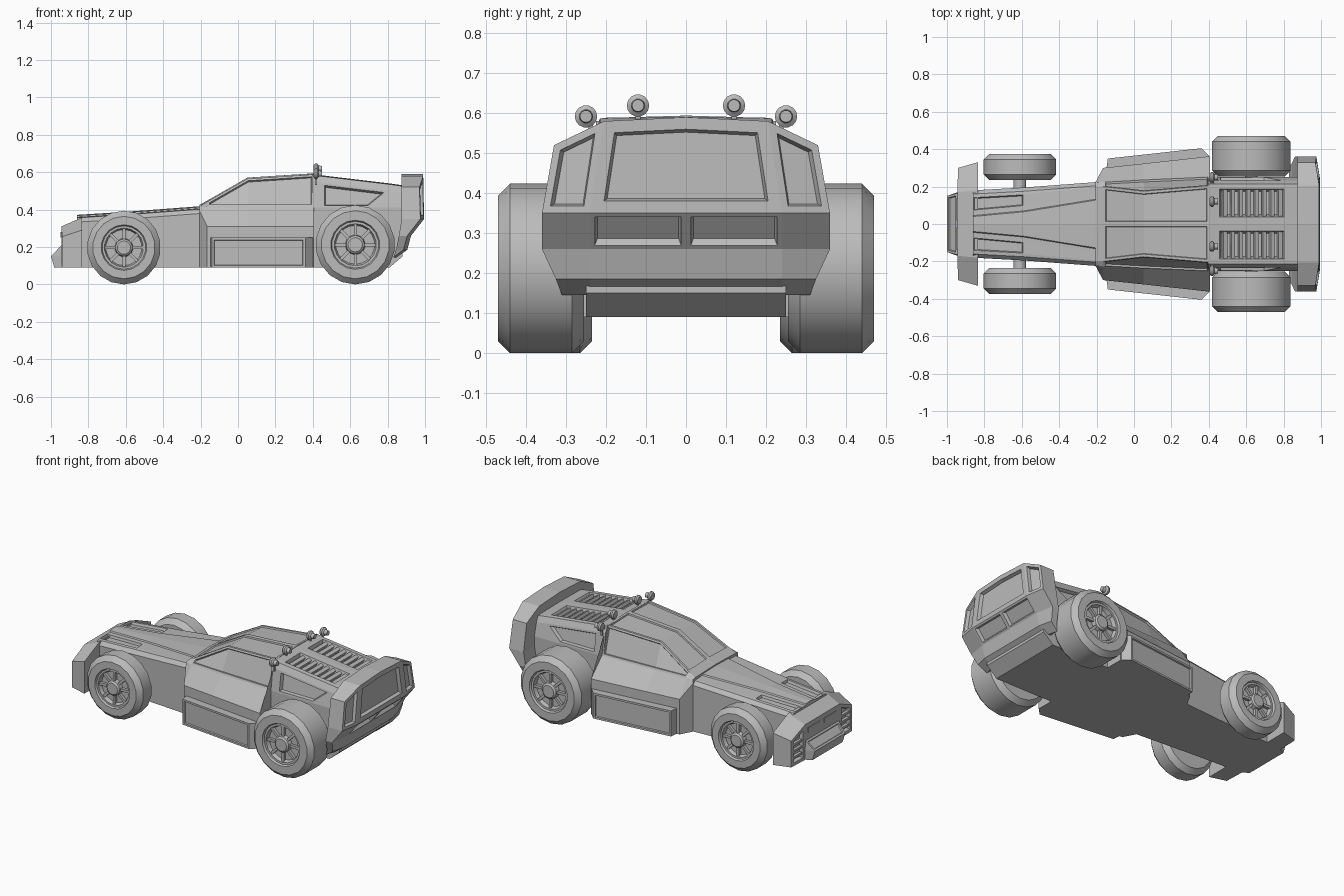
import bpy, bmesh, math
from mathutils import Vector, Matrix

if "Cube" in bpy.data.objects:
    bpy.data.objects.remove(bpy.data.objects["Cube"], do_unlink=True)

grey = bpy.data.materials.new("plain_grey")
grey.use_nodes = True
grey.diffuse_color = (0.5, 0.5, 0.5, 1)
grey.node_tree.nodes["Principled BSDF"].inputs["Base Color"].default_value = (0.5, 0.5, 0.5, 1)


def finish(name, bm, smooth=False):
    bmesh.ops.recalc_face_normals(bm, faces=bm.faces)
    mesh = bpy.data.meshes.new(name)
    bm.to_mesh(mesh)
    bm.free()
    mesh.materials.append(grey)
    obj = bpy.data.objects.new(name, mesh)
    bpy.context.collection.objects.link(obj)
    if smooth:
        bpy.ops.object.select_all(action='DESELECT')
        obj.select_set(True)
        bpy.context.view_layer.objects.active = obj
        bpy.ops.object.shade_smooth_by_angle(angle=math.radians(32))
    return obj


def loft(name, sections, panels=(), closed=False):
    """Skin half sections, mirror them across y, then recess panels.
    Each panel is (face centres, rim width, depth)."""
    bm = bmesh.new()
    rows = [[bm.verts.new(p) for p in s] for s in sections]
    m = len(rows[0])
    for a, b in zip(rows, rows[1:]):
        for i in range(m if closed else m - 1):
            j = (i + 1) % m
            bm.faces.new((a[i], a[j], b[j], b[i]))
    for row in (rows[0], rows[-1]):
        for i in range((m - 1) // 2):
            quad = (row[i], row[i + 1], row[m - 2 - i], row[m - 1 - i])
            bm.faces.new(list(dict.fromkeys(quad)))
    bmesh.ops.mirror(bm, geom=bm.verts[:] + bm.edges[:] + bm.faces[:],
                     matrix=Matrix.Identity(4), axis='Y', merge_dist=0.0005)
    bmesh.ops.recalc_face_normals(bm, faces=bm.faces)
    jobs = []
    for pts, rim, depth in panels:
        found = [min(bm.faces, key=lambda f: (f.calc_center_median() - Vector(p)).length)
                 for p in pts]
        jobs.append((list(dict.fromkeys(found)), rim, depth))
    for faces, rim, depth in jobs:
        bmesh.ops.inset_region(bm, faces=faces, thickness=rim, use_even_offset=True)
        bmesh.ops.inset_region(bm, faces=faces, thickness=abs(depth) * 0.35, depth=depth,
                               use_even_offset=True)
    return finish(name, bm)


def both(pts, rim, depth):
    """The same panel on the left and on the right."""
    return [([(x, s * y, z) for x, y, z in pts], rim, depth) for s in (1, -1)]


def add_box(bm, centre, size, turn=None):
    mat = Matrix.Translation(centre) @ (turn or Matrix.Identity(4)) @ Matrix.Diagonal((*size, 1))
    bmesh.ops.create_cube(bm, size=1, matrix=mat)


def add_lathe(bm, profile, sides, place):
    """Turn (radius, offset) points about local z."""
    rings = []
    for r, d in profile:
        if r == 0:
            rings.append([bm.verts.new(place @ Vector((0, 0, d)))] * sides)
        else:
            rings.append([bm.verts.new(place @ Vector((r * math.cos(t), r * math.sin(t), d)))
                          for t in [math.tau * (k + 0.5) / sides for k in range(sides)]])
    for a, b in zip(rings, rings[1:]):
        for k in range(sides):
            n = (k + 1) % sides
            bm.faces.new(list(dict.fromkeys((a[k], a[n], b[n], b[k]))))


# Long bonnet with raised spine and two vents
def bonnet(x, w, z, vent_out, vent_in, spine):
    half = [(0, .09), (w, .09), (w, z - .035), (w - .02, z - .012), (vent_out, z - .01),
            (vent_in, z - .008), (spine + .005, z - .007), (spine, z), (0, z + .004)]
    return [(x, y, h) for y, h in half]


loft("bonnet", [bonnet(-.86, .18, .368, .145, .07, .04),
                bonnet(-.59, .195, .385, .16, .095, .065),
                bonnet(-.19, .225, .415, .195, .15, .13)],
     both([(-.725, .118, .368)], .004, -.015))


# Cabin with recessed side windows and roof panels
def cabin(x, wide, shoulder, belt, roof, top):
    half = [(0, .09), (wide, .09), (wide, shoulder), (belt, .415), (roof, top), (0, top + .006)]
    return [(x, y, h) for y, h in half]


loft("cabin", [cabin(-.205, .225, .39, .222, .2, .42),
               cabin(-.165, .30, .31, .228, .2, .442),
               cabin(.05, .323, .31, .24, .175, .565),
               cabin(.405, .362, .31, .255, .205, .588)],
     both([(-.058, .21, .458), (.225, .22, .495)], .012, -.01)
     + both([(-.058, .095, .506), (.225, .095, .58)], .014, -.008))

# Side pods
loft("side_pods", [[(-.16, .2, z), (-.14, .35, z), (.36, .405, z), (.4, .365, z), (.4, .2, z)]
                   for z in (.09, .25)],
     both([(.11, .378, .17)], .012, -.008), closed=True)


# Engine deck with louvre wells and side scoops
def deck(x, z, floor, low_x):
    return [(x, 0, floor), (x, .25, floor), (low_x, .252, .41), (x, .232, z - .035),
            (x, .215, z), (x, .195, z + .002), (x, .03, z + .004), (x, 0, z + .005)]


loft("engine_deck", [deck(.395, .587, .09, .395), deck(.45, .578, .09, .45),
                     deck(.81, .535, .09, .70), deck(.88, .525, .15, .88)],
     both([(.63, .112, .56)], .008, -.035) + both([(.6, .242, .466)], .012, -.02))

# Louvre slats
bm = bmesh.new()
for side in (1, -1):
    for k in range(8):
        x = .485 + k * .042
        add_box(bm, (x, side * .112, .562 - (x - .45) * .12), (.022, .16, .02),
                Matrix.Rotation(math.radians(25), 4, 'Y'))
finish("louvre_slats", bm)


# Rear fascia with wing-like upper rim
def fascia(front, rear, wide, mid, z, z_mid=None, z_top=None):
    zm, zt = z_mid or z, z_top or z
    return [(front, 0, zt), (front, mid, zm), (front, wide, z),
            (rear - .02, wide, z), (rear, mid, zm), (rear, 0, zt)]


loft("rear_fascia", [fascia(.83, .85, .31, .24, .145), fascia(.845, .905, .325, .24, .185),
                     fascia(.86, .925, .36, .24, .26), fascia(.875, .995, .36, .24, .35),
                     fascia(.875, .99, .33, .205, .52, .58, .59)],
     [([(.99, .11, .465), (.99, -.11, .465)], .03, -.02)]
     + both([(.982, .285, .45)], .018, -.018) + both([(.96, .12, .305)], .012, -.02))


# Front bumper and snout
def bumper(back_z, front_z, back_out, front_out):
    return [(-.835, 0, back_z), (-.835, .18, back_z), (-.835, .33, back_out),
            (-.94, .30, front_out), (-.945, .17, front_z), (-.945, 0, front_z)]


loft("front_bumper", [bumper(.09, .09, .09, .09), bumper(.357, .31, .29, .255)],
     both([(-.942, .235, .187)], .02, -.02))
loft("snout", [[(-.93, 0, z), (-.93, .175, z), (x, w, z), (x, 0, z)]
               for z, x, w in ((.09, -.982, .15), (.15, -1, .15), (.208, -.945, .165))],
     [([(-.972, .08, .18), (-.972, -.08, .18)], .012, -.008)])
bm = bmesh.new()
for side in (1, -1):
    for z in (.14, .18, .22):
        add_box(bm, (-.93, side * .235, z), (.02, .1, .014))
    add_box(bm, (-.944, side * .08, .265), (.008, .12, .03))
finish("headlight_bars", bm)


# Wheels
def wheel(name, x, inner, outer, radius, side):
    h = (outer - inner) / 2
    place = (Matrix.Translation((x, side * (inner + outer) / 2, radius))
             @ Matrix.Rotation(math.radians(-90 * side), 4, 'X'))
    bm = bmesh.new()
    c = .03
    add_lathe(bm, [(0, -h), (radius - c, -h), (radius, -h + c), (radius, h - c),
                   (radius - c, h), (radius * .62, h), (radius * .59, h - .012),
                   (radius * .53, h - .012), (radius * .49, h - .035), (radius * .25, h - .035),
                   (radius * .23, h - .008), (radius * .18, h), (0, h)], 18, place)
    for k in range(8):
        spin = Matrix.Rotation(math.tau * k / 8, 4, 'Z')
        add_box(bm, place @ spin @ Vector((radius * .37, 0, h - .027)),
                (radius * .3, .016, .02), place.to_3x3().to_4x4() @ spin)
    finish(name, bm, smooth=True)


for side, tag in ((1, "left"), (-1, "right")):
    wheel("front_wheel_" + tag, -.61, .235, .375, .197, side)
    wheel("rear_wheel_" + tag, .627, .255, .47, .212, side)

# Axles
bm = bmesh.new()
for x, z, reach in ((-.61, .197, .25), (.627, .212, .27)):
    place = Matrix.Translation((x, 0, z)) @ Matrix.Rotation(math.pi / 2, 4, 'X')
    add_lathe(bm, [(0, -reach), (.035, -reach), (.035, reach), (0, reach)], 12, place)
finish("axles", bm, smooth=True)

# Roof lamps on short stems
bm = bmesh.new()
for y, z in ((.25, .592), (.12, .619)):
    for side in (1, -1):
        place = Matrix.Translation((.405, side * y, z)) @ Matrix.Rotation(math.pi / 2, 4, 'Y')
        add_lathe(bm, [(0, 0), (.022, 0), (.028, .008), (.028, .018), (.017, .026),
                       (.015, .045), (0, .045)], 14, place)
        add_box(bm, (.418, side * (y - .012 * (y > .2)), z - .035), (.01, .012, .05))
    add_box(bm, (.418, 0, .565), (.02, .45, .03))
finish("roof_lamps", bm, smooth=True)
